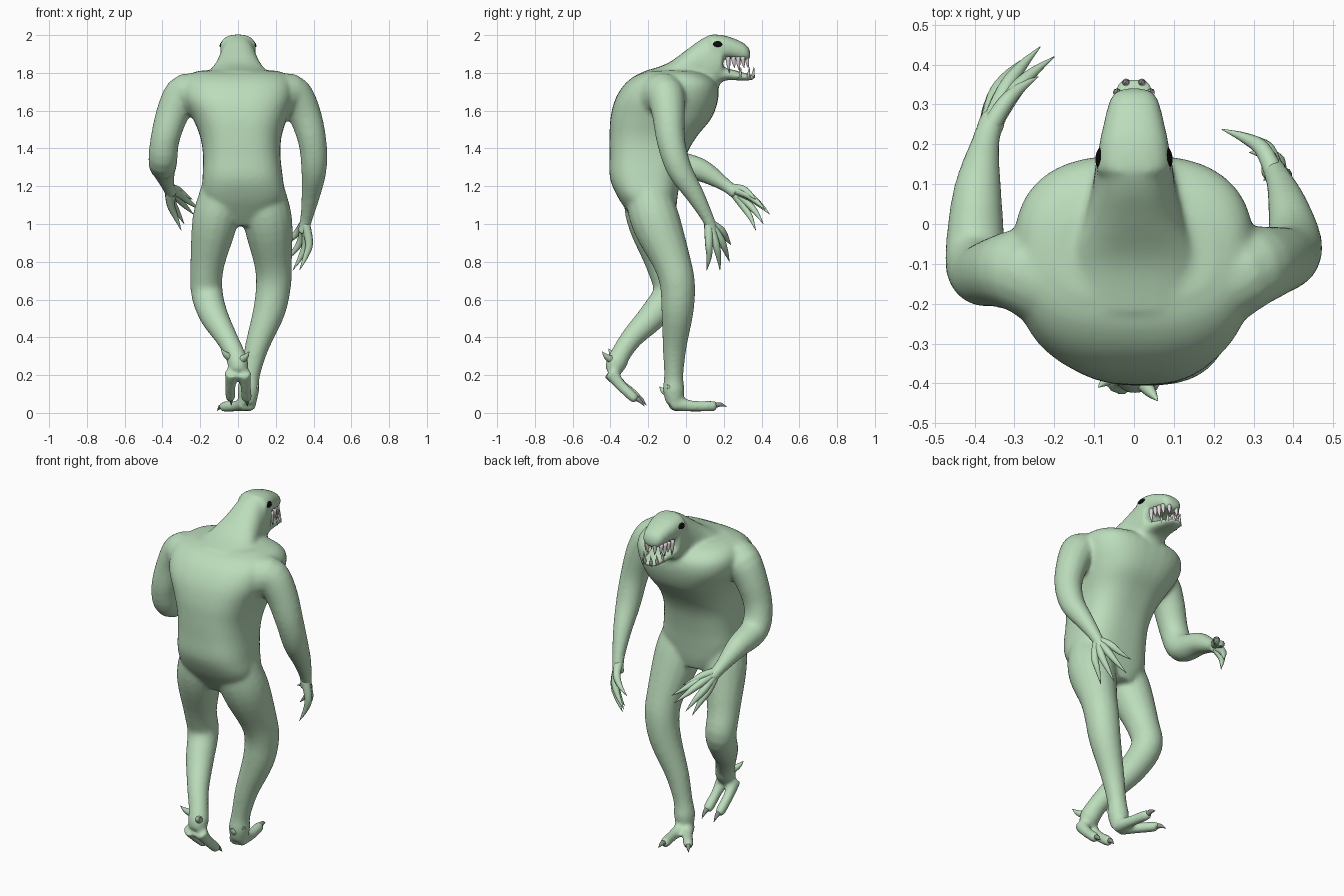
import bpy, bmesh, math
from mathutils import Vector as V


def material(name, rgb):
    m = bpy.data.materials.new(name)
    m.diffuse_color = (*rgb, 1)
    return m


SKIN = material("green skin", (0.50, 0.72, 0.50))
CLAW = material("grey claw", (0.25, 0.30, 0.26))
TOOTH = material("pale tooth", (0.72, 0.67, 0.67))
BLACK = material("black eye", (0.003, 0.003, 0.003))


def smooth_stations(pts, n=4):
    """Catmull-Rom interpolation of tuples of any length."""
    out = []
    for i in range(len(pts) - 1):
        p0, p1, p2 = pts[max(i - 1, 0)], pts[i], pts[i + 1]
        p3 = pts[min(i + 2, len(pts) - 1)]
        for k in range(n):
            t = k / n
            out.append(tuple(0.5 * (2 * b + (c - a) * t + (2 * a - 5 * b + 4 * c - d) * t * t
                                    + (3 * b - a - 3 * c + d) * t ** 3)
                             for a, b, c, d in zip(p0, p1, p2, p3)))
    return out + [tuple(pts[-1])]


def loft(bm, rings, sides=20, power=2.0):
    """rings: (centre, u vector, v vector); superellipse sections, capped."""
    loops = []
    for c, u, v in rings:
        loop = []
        for k in range(sides):
            a = 2 * math.pi * k / sides
            ca, sa = math.cos(a), math.sin(a)
            pu = math.copysign(abs(ca) ** (2 / power), ca)
            pv = math.copysign(abs(sa) ** (2 / power), sa)
            loop.append(bm.verts.new(c + u * pu + v * pv))
        loops.append(loop)
    faces = [bm.faces.new(loops[0][::-1]), bm.faces.new(loops[-1])]
    for a, b in zip(loops, loops[1:]):
        for k in range(sides):
            j = (k + 1) % sides
            faces.append(bm.faces.new((a[k], a[j], b[j], b[k])))
    bmesh.ops.recalc_face_normals(bm, faces=faces)


def tube(bm, pts, sides=16, n=4):
    """Round limb through (x, y, z, radius) stations, without twist."""
    st = smooth_stations(pts, n)
    cs = [V(s[:3]) for s in st]
    rings = []
    ref = V((0.31, 0.52, 0.8))
    for i, s in enumerate(st):
        t = (cs[min(i + 1, len(cs) - 1)] - cs[max(i - 1, 0)]).normalized()
        if i == 0 and abs(t.dot(ref)) > 0.85:
            ref = V((1, 0, 0))
        ref = (ref - t * ref.dot(t)).normalized()
        r = max(s[3], 0.001)
        rings.append((cs[i], ref * r, t.cross(ref) * r))
    loft(bm, rings, sides)


def finish(bm, name, mat):
    me = bpy.data.meshes.new(name)
    bm.to_mesh(me)
    bm.free()
    for p in me.polygons:
        p.use_smooth = True
    me.materials.append(mat)
    ob = bpy.data.objects.new(name, me)
    bpy.context.collection.objects.link(ob)
    return ob


# ---- body: torso, head, jaw, arms, legs and toes fused into one skin
body = bmesh.new()
torso = [  # z, back y, front y, half width, centre x
    (0.99, -.25, -.07, .11, .02), (1.06, -.305, -.055, .18, .025), (1.14, -.36, -.045, .218, .03),
    (1.24, -.402, -.03, .213, .025), (1.36, -.405, .00, .205, .02), (1.46, -.405, .055, .215, .015),
    (1.56, -.40, .135, .25, .01), (1.66, -.375, .17, .295, 0), (1.74, -.325, .165, .30, 0),
    (1.79, -.26, .11, .265, 0), (1.812, -.19, .04, .2, 0)]
loft(body, [(V((x, (b + f) / 2, z)), V((w, 0, 0)), V((0, (f - b) / 2, 0)))
            for z, b, f, w, x in smooth_stations(torso)], 40, 2.7)


def head_loft(stations, power):  # y, top z, bottom z, half width
    loft(body, [(V((0, y, (t + b) / 2)), V((w, 0, 0)), V((0, 0, (t - b) / 2)))
                for y, t, b, w in smooth_stations(stations)], 24, power)


head_loft([(-.22, 1.81, 1.6, .20), (-.1, 1.85, 1.6, .185), (0, 1.92, 1.6, .135),
           (.08, 1.978, 1.64, .107), (.14, 2.004, 1.69, .098), (.195, 2.0, 1.76, .090)], 2.4)
head_loft([(.13, 2.004, 1.86, .096), (.2, 1.999, 1.872, .088), (.26, 1.98, 1.87, .075),
           (.31, 1.955, 1.862, .062), (.334, 1.93, 1.868, .046), (.34, 1.91, 1.88, .028)], 2.5)
head_loft([(.1, 1.84, 1.71, .09), (.2, 1.828, 1.758, .076), (.28, 1.808, 1.76, .062),
           (.335, 1.793, 1.76, .052), (.366, 1.787, 1.764, .035)], 2.5)

# arms: one hanging, one reaching forward
tube(body, [(.17, -.17, 1.66, .12), (.275, -.115, 1.69, .108), (.345, -.095, 1.60, .09),
            (.393, -.08, 1.44, .076), (.402, -.035, 1.29, .068), (.385, .05, 1.15, .05),
            (.36, .12, 1.02, .033), (.345, .14, .95, .034)])
tube(body, [(-.17, -.17, 1.66, .12), (-.275, -.12, 1.69, .108), (-.34, -.12, 1.60, .09),
            (-.386, -.125, 1.45, .078), (-.398, -.075, 1.33, .077), (-.393, .08, 1.285, .062),
            (-.372, .21, 1.205, .036), (-.35, .27, 1.16, .036)])
# legs: one planted, one trailing with bent knee
tube(body, [(.12, -.21, 1.32, .085), (.138, -.195, 1.14, .122), (.16, -.155, 1.0, .130),
            (.185, -.075, .8, .102), (.188, -.045, .68, .094), (.165, -.045, .54, .086),
            (.10, -.06, .35, .064), (.065, -.065, .2, .052), (.055, -.065, .12, .058), (.05, -.06, .05, .046)])
tube(body, [(-.07, -.22, 1.32, .085), (-.095, -.215, 1.14, .115), (-.125, -.185, 1.0, .120),
            (-.163, -.12, .78, .09), (-.165, -.09, .64, .085), (-.13, -.17, .52, .077),
            (-.065, -.28, .405, .06), (-.02, -.34, .32, .054), (0, -.37, .26, .056), (0, -.39, .215, .042)])
# two long toes per foot, each ending in a grey claw
claws = bmesh.new()
feet = [
    [(.06, -.075, .05), (.055, .04, .036), (.035, .145, .036), (.03, .215, .033)],
    [(.04, -.075, .05), (-.01, .0, .036), (-.075, .085, .032), (-.11, .135, .012)],
    [(-.032, -.405, .215), (-.04, -.345, .15), (-.04, -.265, .085), (-.035, -.21, .04)],
    [(.032, -.40, .215), (.04, -.345, .145), (.045, -.275, .08), (.05, -.22, .035)]]
for a, b, c, tip in feet:
    tube(body, [(*a, .040), (*b, .030), (*c, .029), (*V(c).lerp(V(tip), .3), .018)], 12)
    arch = V(c).lerp(V(tip), .5) + V((0, 0, .01))
    tube(claws, [(*c, .015), (*arch, .012), (*tip, .001)], 8)
finish(claws, "toe_claws", CLAW)

ob = finish(body, "body", SKIN)
rm = ob.modifiers.new("fuse", 'REMESH')
rm.mode = 'VOXEL'
rm.voxel_size = 0.01
rm.use_smooth_shade = True
sm = ob.modifiers.new("soften", 'SMOOTH')
sm.factor = 0.5
sm.iterations = 14

# ---- clawed fingers fanned from each wrist
fingers = bmesh.new()
hands = [
    (V((.355, .12, 1.01)), V((.03, .012, 0)),
     [(.325, .11, .755), (.29, .18, .755), (.245, .23, .80), (.22, .238, .89)]),
    (V((-.365, .235, 1.19)), V((-.015, .01, .012)),
     [(-.30, .37, .965), (-.285, .41, 1.0), (-.235, .445, 1.05), (-.20, .42, 1.075), (-.24, .37, 1.13)])]
for wrist, bow, tips in hands:
    mean = sum((V(t) for t in tips), V()) / len(tips)
    for tip in tips:
        tip = V(tip)
        knuckle = wrist.lerp(tip, .42) + bow + (tip - mean) * .08
        joint = wrist.lerp(tip, .72) + bow * .8
        tube(fingers, [(*wrist, .025), (*knuckle, .021), (*joint, .014), (*tip, .001)], 10)
finish(fingers, "fingers", SKIN)

# ---- small spurs curling off the ankles
spurs = bmesh.new()
for base, tip in (((.055, -.08, .10), (.05, -.14, .14)), ((.06, -.06, .13), (.11, -.10, .15)),
                  ((-.02, -.35, .28), (-.09, -.41, .34)), ((.0, -.37, .27), (.06, -.444, .325))):
    mid = V(base).lerp(V(tip), .65) - V((0, 0, .010))
    tube(spurs, [(*base, .028), (*mid, .016), (*tip, .001)], 10)
finish(spurs, "heel_spurs", SKIN)

# ---- teeth: upper row hangs down, lower row points up at the front
teeth = bmesh.new()
for s in (-1, 1):
    for y, x, drop in [(.222, .071, .075), (.25, .066, .05), (.275, .060, .066), (.30, .052, .05), (.322, .026, .05)]:
        tube(teeth, [(s * x * .93, y, 1.885, .013), (s * x * .95, y + .003, 1.88 - drop * .5, .010),
                     (s * x * .95, y + .008, 1.875 - drop, .001)], 8, 2)
    for y, x in [(.285, .048), (.33, .042), (.354, .02)]:
        tube(teeth, [(s * x, y, 1.775, .011), (s * x, y + .006, 1.832, .001)], 8, 2)
finish(teeth, "teeth", TOOTH)

# ---- eyes: flat black ovals following the sides of the head
for s, side in ((-1, "left"), (1, "right")):
    eye = bmesh.new()
    bmesh.ops.create_uvsphere(eye, u_segments=20, v_segments=12, radius=1)
    for v in eye.verts:
        dy, dz = v.co.y * .028, v.co.z * .019
        v.co = V((s * (v.co.x * .012 + .081 - .55 * dz - .12 * dy), dy + .168, dz + 1.956))
    bmesh.ops.recalc_face_normals(eye, faces=eye.faces)
    finish(eye, side + "_eye", BLACK)
